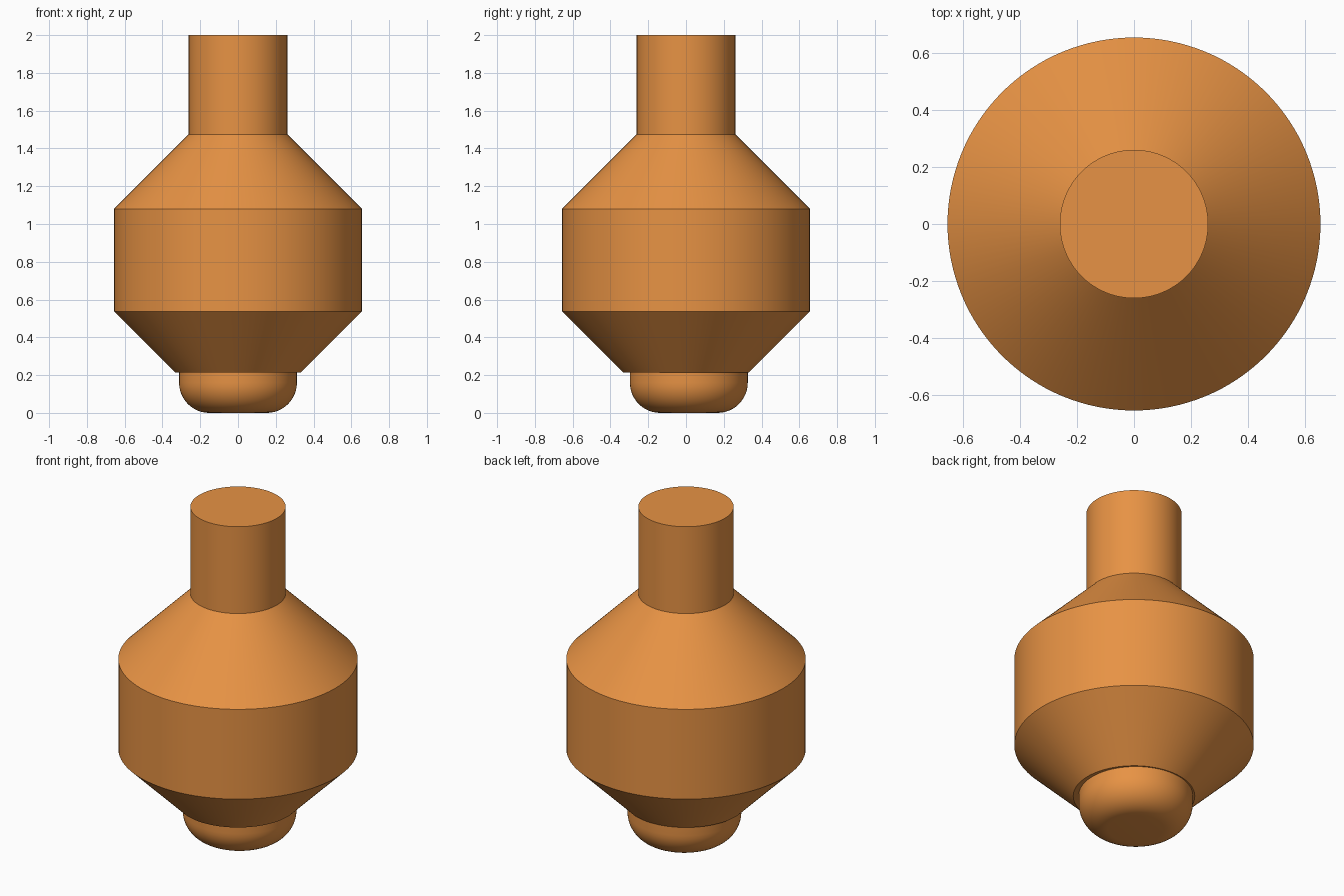
import bpy, bmesh, math

if "Cube" in bpy.data.objects:
    bpy.data.objects.remove(bpy.data.objects["Cube"])

SEGMENTS = 128

orange = bpy.data.materials.new("orange")
orange.diffuse_color = (0.8, 0.29, 0.058, 1)
orange.use_nodes = True
orange.node_tree.nodes["Principled BSDF"].inputs["Base Color"].default_value = orange.diffuse_color


def lathe(name, profile, y=0.0):
    """Closed solid turned around z from (radius, height) points, with flat caps."""
    bm = bmesh.new()
    rings = []
    for r, z in profile:
        rings.append([bm.verts.new((r * math.cos(a), r * math.sin(a), z))
                      for a in (2 * math.pi * i / SEGMENTS for i in range(SEGMENTS))])
    for low, high in zip(rings, rings[1:]):
        for i in range(SEGMENTS):
            j = (i + 1) % SEGMENTS
            bm.faces.new((low[i], low[j], high[j], high[i]))
    bm.faces.new(rings[0][::-1])
    bm.faces.new(rings[-1])
    mesh = bpy.data.meshes.new(name)
    bm.to_mesh(mesh)
    bm.free()
    mesh.materials.append(orange)
    obj = bpy.data.objects.new(name, mesh)
    obj.location.y = y
    bpy.context.collection.objects.link(obj)
    bpy.ops.object.select_all(action='DESELECT')
    obj.select_set(True)
    bpy.context.view_layer.objects.active = obj
    bpy.ops.object.shade_smooth_by_angle(angle=math.radians(30))
    return obj


# Body: lower cone, straight belly, shoulder cone and neck
lathe("bottle_body", [(0.333, 0.215), (0.656, 0.537), (0.656, 1.08),
                      (0.261, 1.475), (0.261, 2.0)])

# Foot: rounded plug, set slightly towards the back
R, FILLET = 0.312, 0.16
foot = [(R - FILLET + FILLET * math.sin(t), FILLET - FILLET * math.cos(t))
        for t in (math.pi / 2 * k / 12 for k in range(13))]
lathe("rounded_foot", foot + [(R, 0.215)], y=0.015)
